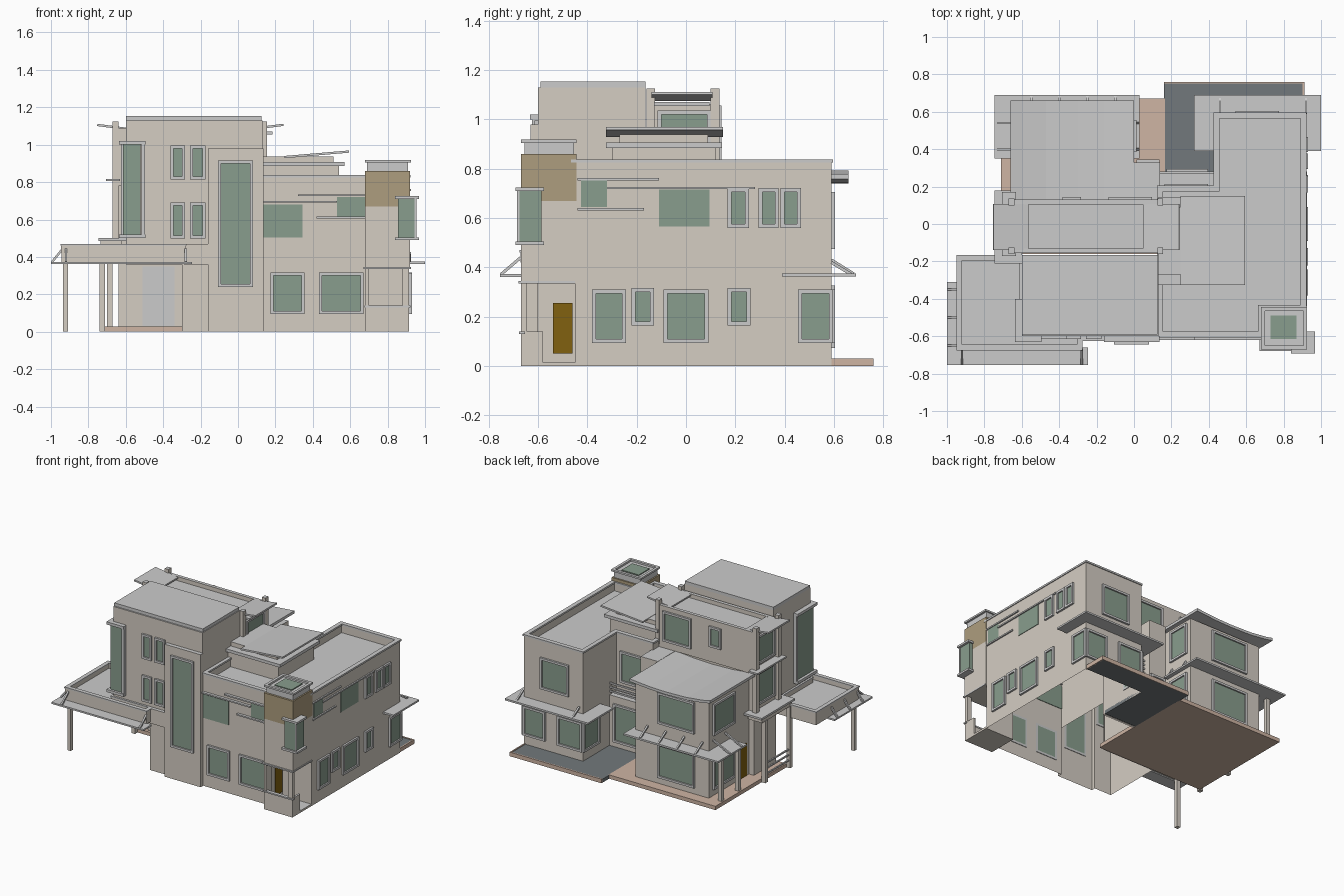
import bpy, bmesh
from mathutils import Vector

def mat(name, c):
    m = bpy.data.materials.new(name)
    m.diffuse_color = (*c, 1)
    return m

WALL = mat("wall", (.66, .61, .545))
GLASS = mat("glass", (.25, .34, .27))
DOOR = mat("door_wood", (.22, .12, .005))
OCHRE = mat("ochre", (.42, .34, .21))
PAVE = mat("paving", (.62, .46, .37))
DARK = mat("dark_deck", (.17, .19, .20))
WHITE = mat("pale_panel", (1, 1, 1))

def prism(name, poly, z0, z1, m=None, bottom=True, skip=(), cap=True):
    # extruded outline; skip leaves out side walls by edge index
    bm = bmesh.new()
    lo = [bm.verts.new((x, y, z0)) for x, y in poly]
    hi = [bm.verts.new((x, y, z1)) for x, y in poly]
    n = len(poly)
    for i in range(n):
        if i not in skip:
            bm.faces.new((lo[i], lo[(i + 1) % n], hi[(i + 1) % n], hi[i]))
    if cap:
        top = bm.faces.new(hi)
    if bottom:
        bm.faces.new(lo[::-1])
    me = bpy.data.meshes.new(name)
    if m:
        me.materials.append(m)
    if m == WALL and cap:              # walls get a plain grey top
        me.materials.append(None)
        top.material_index = 1
    bm.to_mesh(me)
    bm.free()
    ob = bpy.data.objects.new(name, me)
    bpy.context.collection.objects.link(ob)
    return ob

def box(name, x0, x1, y0, y1, z0, z1, m=None, bottom=True):
    return prism(name, [(x0, y0), (x1, y0), (x1, y1), (x0, y1)], z0, z1, m, bottom)

def rim(name, poly, w, z0, z1, m=None):
    # square-section strip along an axis-aligned outline
    for a, b in zip(poly, poly[1:] + poly[:1]):
        xs, ys = sorted((a[0], b[0])), sorted((a[1], b[1]))
        box(name, xs[0] - w, xs[1] + w, ys[0] - w, ys[1] + w, z0, z1, m)

def window(face, p, a0, a1, z0, z1, frame=True, m=GLASS, name="window"):
    # face: outward axis, p: wall plane, a0..a1 along the wall
    s = 1 if face[0] == "+" else -1
    def slab(n, u0, u1, w0, w1, d, mm):
        lo, hi = sorted((p - s * .004, p + s * d))
        if face[1] == "y":
            box(n, u0, u1, lo, hi, w0, w1, mm)
        else:
            box(n, lo, hi, u0, u1, w0, w1, mm)
    slab(name + "_pane", a0, a1, z0, z1, .004, m)
    if frame:
        t = .016
        for u0, u1, w0, w1 in ((a0 - t, a0, z0 - t, z1 + t), (a1, a1 + t, z0 - t, z1 + t),
                               (a0, a1, z0 - t, z0), (a0, a1, z1, z1 + t)):
            slab(name + "_frame", u0, u1, w0, w1, .014, None)

def strut(a, b, w=.006):
    a, b = Vector(a), Vector(b)
    ob = box("canopy_strut", -w, w, -w, w, 0, (b - a).length)
    ob.location = a
    ob.rotation_euler = (b - a).to_track_quat('Z', 'Y').to_euler()

# Main right block with parapet, open inside towards the tower
MAIN = [(.13, -.6), (.68, -.6), (.68, -.45), (.915, -.45), (.915, .59), (.43, .59), (.43, .2), (.13, .2)]
prism("main_block", MAIN, 0, .77, WALL, False, skip=(7,))
RING = [(.14, -.59), (.68, -.59), (.68, -.45), (.905, -.45), (.905, .58), (.44, .58), (.44, .19), (.14, .19)]
rim("parapet", RING, .01, .765, .825, WALL)
rim("parapet_cap", RING, .016, .825, .838)
for x0, x1, z0, z1 in ((.19, .34, .11, .30), (.45, .655, .11, .30)):
    window("-y", -.6, x0, x1, z0, z1)
for x0, x1, z0, z1 in ((.13, .345, .505, .68), (.53, .68, .61, .72)):
    window("-y", -.6, x0, x1, z0, z1, False)
for y0, y1, z0, z1 in ((-.365, -.26, .11, .295), (-.205, -.145, .18, .30), (-.075, .075, .11, .295),
                       (.185, .245, .18, .30), (.47, .58, .11, .295), (.185, .24, .575, .705),
                       (.31, .36, .575, .705), (.40, .45, .575, .705)):
    window("+x", .915, y0, y1, z0, z1)
for y0, y1, z0, z1 in ((-.425, -.32, .645, .755), (-.11, .095, .565, .715)):
    window("+x", .915, y0, y1, z0, z1, False)
for x0, x1, z0, z1 in ((.75, .90, .11, .295), (.45, .62, .11, .295), (.56, .76, .49, .69)):
    window("+y", .59, x0, x1, z0, z1)
window("-x", .43, .42, .58, .11, .295)
window("+y", .2, .18, .38, .49, .69)
for x0, x1, z in ((.13, .53, .69), (.42, .68, .605), (.32, .68, .725)):
    box("front_ledge", x0, x1, -.62, -.59, z, z + .01)
for y0, y1, z in ((-.44, -.11, .752), (-.44, -.17, .63), (-.32, .28, .717)):
    box("side_ledge", .91, .925, y0, y1, z, z + .01)

# Low roof lantern with tilted roof
box("lantern_base", .13, .54, -.30, .12, .76, .885, WALL)
box("lantern_slab", .13, .57, -.325, .145, .885, .907)
box("lantern_top", .13, .51, -.27, .09, .907, .938, WALL)
roof = box("lantern_tilted_roof", 0, .345, -.325, .15, 0, .012)
roof.location = (.25, 0, .928)
roof.rotation_euler = (0, -.085, 0)

# Front right corner turret with open porch
box("porch_wall", .68, .915, -.67, -.655, 0, .14, WALL)
box("porch_wall", .90, .915, -.67, -.58, 0, .14, WALL)
box("porch_floor", .68, .915, -.66, -.45, 0, .015, WALL)
rim("porch_rail", [(.69, -.665), (.91, -.665)], .013, .13, .14)
box("porch_post", .88, .915, -.67, -.645, .14, .335, WALL)
box("porch_post", .68, .70, -.67, -.6, 0, .335, WALL)
window("+x", .683, -.54, -.46, .05, .255, False, DOOR, "porch_door")
box("turret", .68, .92, -.67, -.445, .335, .67, WALL)
box("turret_band", .67, .925, -.68, -.45, .335, .345)
box("turret_upper", .68, .92, -.67, -.445, .67, .86, OCHRE)
box("turret_slab", .69, .91, -.655, -.455, .86, .905)
rim("turret_cap", [(.69, -.66), (.915, -.66), (.915, -.455), (.69, -.455)], .01, .905, .918)
box("turret_skylight", .73, .87, -.615, -.49, .90, .912, GLASS)
box("corner_window_glass", .855, .95, -.68, -.585, .505, .71, GLASS)
for z in (.49, .71):
    box("corner_window_slab", .84, .967, -.692, -.575, z, z + .015)
box("corner_window_mullion", .945, .955, -.685, -.675, .5, .715)

# Front tower with stair projection, hollow and open below
prism("tower", [(-.60, -.60), (-.16, -.60), (.13, -.60), (.13, -.165), (-.60, -.165)], .36, 1.13, WALL, False, skip=(1,))
box("tower_header", -.16, .13, -.60, -.59, .96, 1.13, WALL)
box("entry_ceiling", -.60, -.30, -.60, -.165, .36, .37, WALL)
prism("tower_core", [(-.16, -.60), (-.30, -.60), (-.30, -.165), (.13, -.165)], 0, .36, WALL, False, skip=(3,), cap=False)
prism("stair_front", [(-.16, -.63), (.135, -.63), (.135, -.60), (-.16, -.60)], 0, .98, WALL, False, skip=(2,))
box("tower_cap", -.60, .125, -.59, -.165, 1.13, 1.153)
window("-y", -.63, -.09, .065, .255, .90)
for x0, x1 in ((-.345, -.30), (-.24, -.19)):
    for z0, z1 in ((.515, .675), (.83, .98)):
        window("-y", -.60, x0, x1, z0, z1)
box("tower_corner_glass", -.615, -.52, -.615, -.42, .52, 1.0, GLASS)
for z in (.50, 1.0):
    box("tower_corner_slab", -.635, -.495, -.632, -.40, z, z + .02)
box("tower_corner_trim", -.515, -.497, -.625, -.60, .5, 1.02)
box("tower_corner_trim", -.625, -.60, -.415, -.40, .5, 1.02)

# Carport with struts and ledge
CAR = [(-.945, -.67), (-.28, -.67), (-.28, -.61), (-.16, -.61), (-.16, -.17), (-.945, -.17)]
prism("carport_roof", CAR[:2] + [(-.28, -.17), CAR[5]], .37, .43, WALL)
CURB = [(-.935, -.66), (-.29, -.66), (-.29, -.6), (-.6, -.6), (-.6, -.18), (-.935, -.18)]
rim("carport_parapet", CURB, .012, .42, .46, WALL)
rim("carport_coping", CURB, .015, .46, .47)
box("entry_lintel", -.29, -.16, -.625, -.60, .36, .47, WALL)
box("carport_ledge_front", -1, -.245, -.755, -.66, .362, .374)
box("carport_ledge_side", -1, -.94, -.755, -.31, .362, .374)
for y in (-.65, -.5, -.35):
    strut((-.995, y, .372), (-.94, y, .44))
for x in (-.92, -.28):
    strut((x, -.75, .372), (x, -.67, .44))
box("carport_column", -.935, -.908, -.66, -.632, 0, .37, WALL)

# Middle spine with end canopies
box("spine", -.64, .14, -.14, .12, 0, 1.06, WALL, False)
for y0, y1 in ((-.155, -.13), (.105, .13)):
    box("spine_parapet", -.66, .14, y0, y1, .78, 1.09, WALL)
    for x in (-.67, .125):
        box("spine_post", x, x + .03, y0 - .005, y1 + .005, .5 if x < 0 else .8, 1.125, WALL)
for s, x, ln in ((-1, -.565, .19), (1, .05, .195)):
    x0, x1 = (-ln, 0) if s < 0 else (0, ln)
    slab = box("spine_canopy", x0, x1, -.14, .108, 0, .012)
    slab.location = (x, 0, 1.075)
    slab.rotation_euler = (0, -s * .13, 0)
box("spine_canopy_lower", .12, .185, -.13, .095, 1.055, 1.07)
window("+x", .14, -.10, .085, .90, 1.02)
window("-x", -.64, -.10, .08, .85, 1.03)
window("-x", -.64, -.10, .08, .55, .76)
window("+y", .13, -.12, .08, .85, 1.04)
window("+y", .13, -.365, -.30, .91, 1.03)
window("-y", -.14, -.51, -.34, .03, .35, False, WHITE, "entry_panel")
box("spine_ledge", -.705, -.63, -.17, .17, .805, .817)

# Side portico
box("portico_roof", -.745, -.60, -.21, .18, .485, .50)
box("portico_beam", -.735, -.62, -.19, .16, .455, .485, WALL)
for y in (-.19, .10):
    box("portico_post", -.74, -.71, y, y + .03, 0, .46, WALL)
for z in (.05, .09, .13):
    box("portico_rail", -.73, -.72, -.17, .11, z, z + .01)

# Back left bay with upswept roof
box("bay", -.60, 0, .12, .59, .02, .73, WALL)
box("bay_link", 0, .14, .12, .33, 0, .78, WALL)
prof = [(-.66, .772), (-.60, .76), (-.47, .745), (-.30, .74), (-.16, .744), (.0, .758)]
bay_roof = prism("bay_curved_roof", prof + [(x, z + .02) for x, z in prof[::-1]], -.66, -.12)
for v in bay_roof.data.vertices:
    x, y, z = v.co
    v.co = (x, -z, y)
for z0, z1 in ((.09, .31), (.49, .69)):
    window("+y", .59, -.47, -.20, z0, z1)
    window("-x", -.60, .31, .53, z0, z1)
    window("+x", 0, .40, .54, z0, z1)
window("-x", -.60, .15, .23, .03, .27, False, DOOR, "side_door")
window("+y", .33, .03, .12, .10, .35)
box("bay_canopy", -.745, .03, .35, .69, .363, .376)
for y in (.40, .54):
    strut((-.74, y, .374), (-.60, y, .44))
    strut((.025, y, .374), (0, y, .42))
for x in (-.55, -.40, -.25, -.10):
    strut((x, .68, .374), (x, .59, .43))
for x, y in ((-.70, .57), (-.70, .37)):
    box("bay_post", x, x + .03, y - .015, y + .015, .02, .365, WALL)

# Terraces, back canopy and balcony
box("bay_terrace", -.71, .165, -.16, .67, 0, .028, PAVE)
prism("back_terrace_deck", [(.16, .21), (.43, .21), (.43, .59), (.91, .59), (.905, .755), (.16, .755)], 0, .026, DARK)
rim("back_terrace_edge", [(.165, .755), (.907, .755)], .005, 0, .03, PAVE)
rim("back_terrace_edge", [(.907, .59), (.907, .755)], .005, 0, .03, PAVE)
prism("back_canopy", [(.32, .39), (.43, .39), (.43, .585), (.91, .585), (.91, .39), (1, .39), (1, .69), (.32, .69)], .363, .376)
for x in (.92, .46):
    strut((x, .67, .372), (x, .59, .42))
box("balcony", .13, .43, .19, .28, 0, .40, WALL, False)
window("+y", .28, .19, .38, .08, .33)
for z in (.42, .45, .48):
    box("balcony_rail", .13, .43, .27, .28, z, z + .012)
